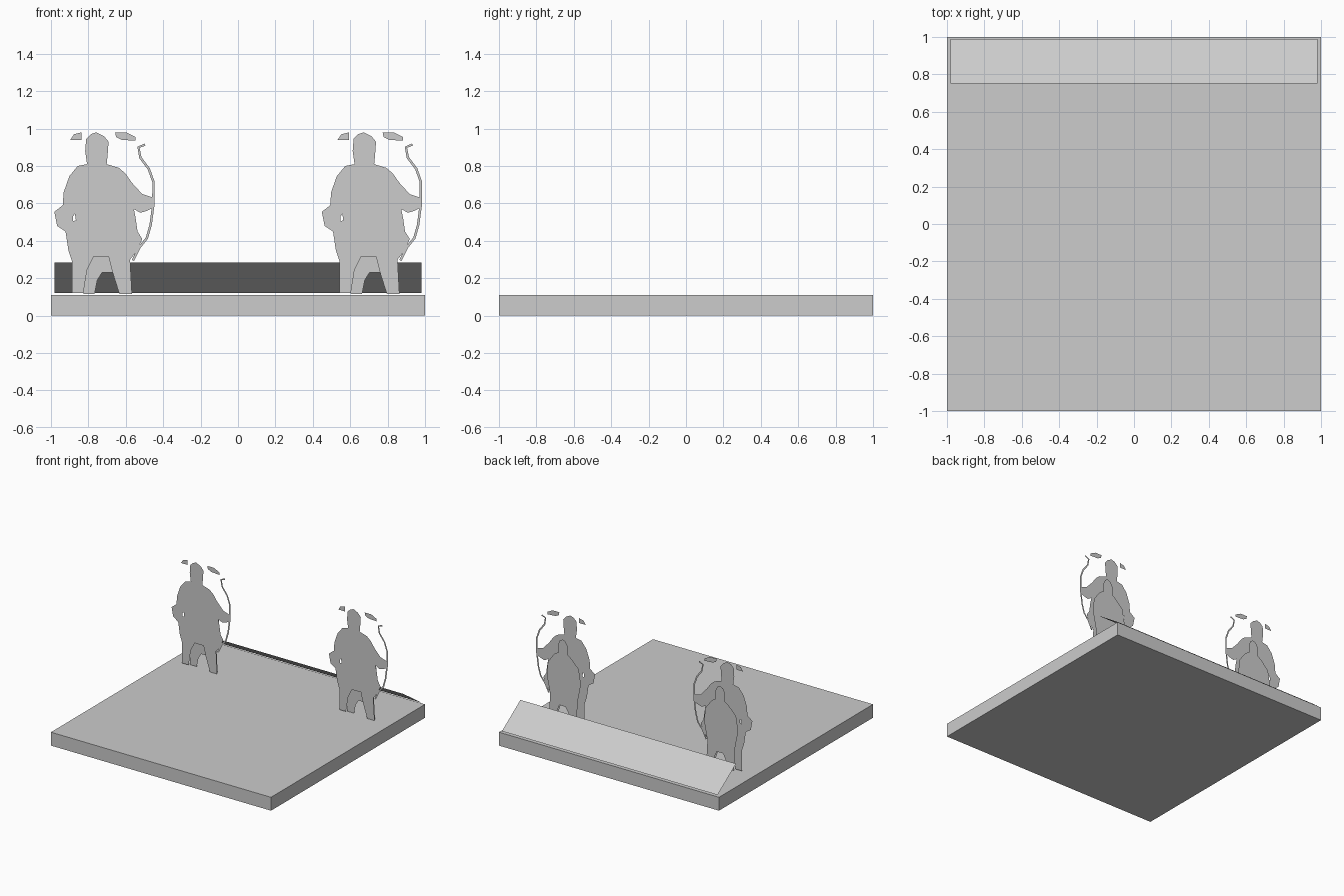
import bpy, bmesh
from mathutils import Vector
from mathutils.geometry import tessellate_polygon

if "Cube" in bpy.data.objects:
    bpy.data.objects.remove(bpy.data.objects["Cube"])

grey = bpy.data.materials.new("light_grey")
grey.diffuse_color = (0.604, 0.604, 0.604, 1)
grey.use_nodes = True
grey.node_tree.nodes["Principled BSDF"].inputs["Base Color"].default_value = grey.diffuse_color
TOP = 0.112


def sheet(name, parts, place, normal):
    """Flat cut-out. Each part is [outline, hole, ...] in hundredths."""
    bm = bmesh.new()
    for loops in parts:
        loops = [[Vector((a / 100, b / 100, 0)) for a, b in lp] for lp in loops]
        verts = [bm.verts.new(place(p.x, p.y)) for lp in loops for p in lp]
        for tri in tessellate_polygon(loops):
            try:
                f = bm.faces.new([verts[i] for i in tri])
            except ValueError:
                continue
            f.normal_update()
            if f.normal.dot(Vector(normal)) < 0:
                f.normal_flip()
    finish(name, bm)


def finish(name, bm):
    me = bpy.data.meshes.new(name)
    bm.to_mesh(me)
    bm.free()
    me.materials.append(grey)
    ob = bpy.data.objects.new(name, me)
    bpy.context.collection.objects.link(ob)


def stroke(path, w):
    """Outline of a thin band that follows a path."""
    left, right = [], []
    for i, p in enumerate(path):
        a, b = path[max(i - 1, 0)], path[min(i + 1, len(path) - 1)]
        d = Vector((b[0] - a[0], b[1] - a[1])).normalized() * w / 2
        left.append((p[0] - d.y, p[1] + d.x))
        right.append((p[0] + d.y, p[1] - d.x))
    return left + right[::-1]


# square base slab
bm = bmesh.new()
bmesh.ops.create_cube(bm, size=1)
bmesh.ops.scale(bm, vec=(2, 2, 0.11), verts=bm.verts)
bmesh.ops.translate(bm, vec=(0, 0, 0.055), verts=bm.verts)
finish("base_slab", bm)

# leaning panel at the back, high edge towards the front
bm = bmesh.new()
bm.faces.new([bm.verts.new(p) for p in (
    (-0.98, 0.75, 0.285), (0.98, 0.75, 0.285), (0.98, 0.99, 0.12), (-0.98, 0.99, 0.12))])
bmesh.ops.recalc_face_normals(bm, faces=bm.faces)
for f in bm.faces:
    f.normal_update()
    if f.normal.z < 0:
        f.normal_flip()
finish("sloped_panel", bm)

# archer outline (x offset, height)
body = [(0, 98), (4, 96), (6.5, 93), (6, 86), (5.5, 81), (12, 79), (15.5, 76),
        (19, 71), (24.5, 65), (30.5, 63), (31, 58), (27, 56), (23.5, 55), (20, 57),
        (21, 52), (22, 45), (24.5, 41), (22, 35), (18, 30), (19, 11.5), (12.3, 11.5),
        (8.5, 23.5), (6.5, 31.5), (-1.5, 31.5), (-5, 24.5), (-7, 12), (-13, 12),
        (-13, 29), (-15, 35), (-16.5, 45), (-21, 48), (-22.5, 55.5), (-18, 59),
        (-17.5, 66), (-14.5, 74.5), (-10, 80), (-5, 81), (-6, 88), (-5.5, 94.5), (-3, 97)]
hole = [(-12.5, 50.5), (-11, 51), (-11.5, 54.5), (-12.5, 53)]
scraps = [[(-14, 94), (-12, 97), (-8, 98), (-8, 94)],
          [(10, 98), (16, 98), (21, 95.5), (21, 93.5), (13.5, 94), (10.5, 95.5)]]
bow = stroke([(26, 91.5), (22.5, 90), (23.5, 84.5), (28, 78.5), (30.5, 71.5), (30.5, 60),
              (29, 48.5), (27, 41.5), (23, 36.5), (19.5, 29.5)], 1.3)
# smaller figure standing just behind
behind = [(-7, 11.5), (-8, 30), (-11, 45), (-9, 57), (-2, 64), (1, 66), (1, 73), (3, 76.5),
          (5.5, 77.5), (8, 76.5), (9.5, 73), (9.5, 66), (13, 64), (19, 56), (20, 45),
          (17, 30), (18, 11.5), (12.5, 11.5), (11, 17), (8.5, 23), (3, 23), (0.5, 19), (-1, 11.5)]
# flat cut-outs lying on the slab (x offset, y)
ground = [[(-16.5, -34), (-14, -34), (-12, -38), (-13, -46), (-16.5, -52)],
          [(-8, -35.5), (-3, -35), (1, -39), (6.5, -38), (10, -40), (14.5, -38), (21, -40),
           (20, -42.5), (13.5, -42), (14.5, -44.5), (18.5, -47), (14.5, -51), (11, -55.5),
           (8.5, -57.5), (6, -62), (1, -63), (0.5, -59.5), (-4, -57), (-3, -54), (-1.5, -50.5),
           (-4, -47), (-2, -43.5), (-6, -40.5)],
          stroke([(2, -35.5), (8, -36.5), (14.5, -36.5), (20, -39), (25, -40.5)], 1),
          [(-2.5, -70), (1.5, -70.5), (1, -75.5), (-1, -75.5)],
          [(10.5, -70.5), (13.5, -70.5), (12, -75.5), (9, -75.5)],
          [(14.5, -58), (16.5, -59), (15, -60)]]

for side, cx in (("left", -0.757), ("right", 0.673)):
    sheet(side + "_archer", [[body, hole]] + [[s] for s in scraps],
          lambda a, b: (cx + a, 0.54, b), (0, -1, 0))
    sheet(side + "_bow", [[bow]], lambda a, b: (cx + a, 0.54, b), (0, -1, 0))
    sheet(side + "_rear_figure", [[behind]], lambda a, b: (cx + a, 0.56, b), (0, 1, 0))
    sheet(side + "_ground_cutout", [[g] for g in ground],
          lambda a, b: (cx + a, b, TOP), (0, 0, 1))
